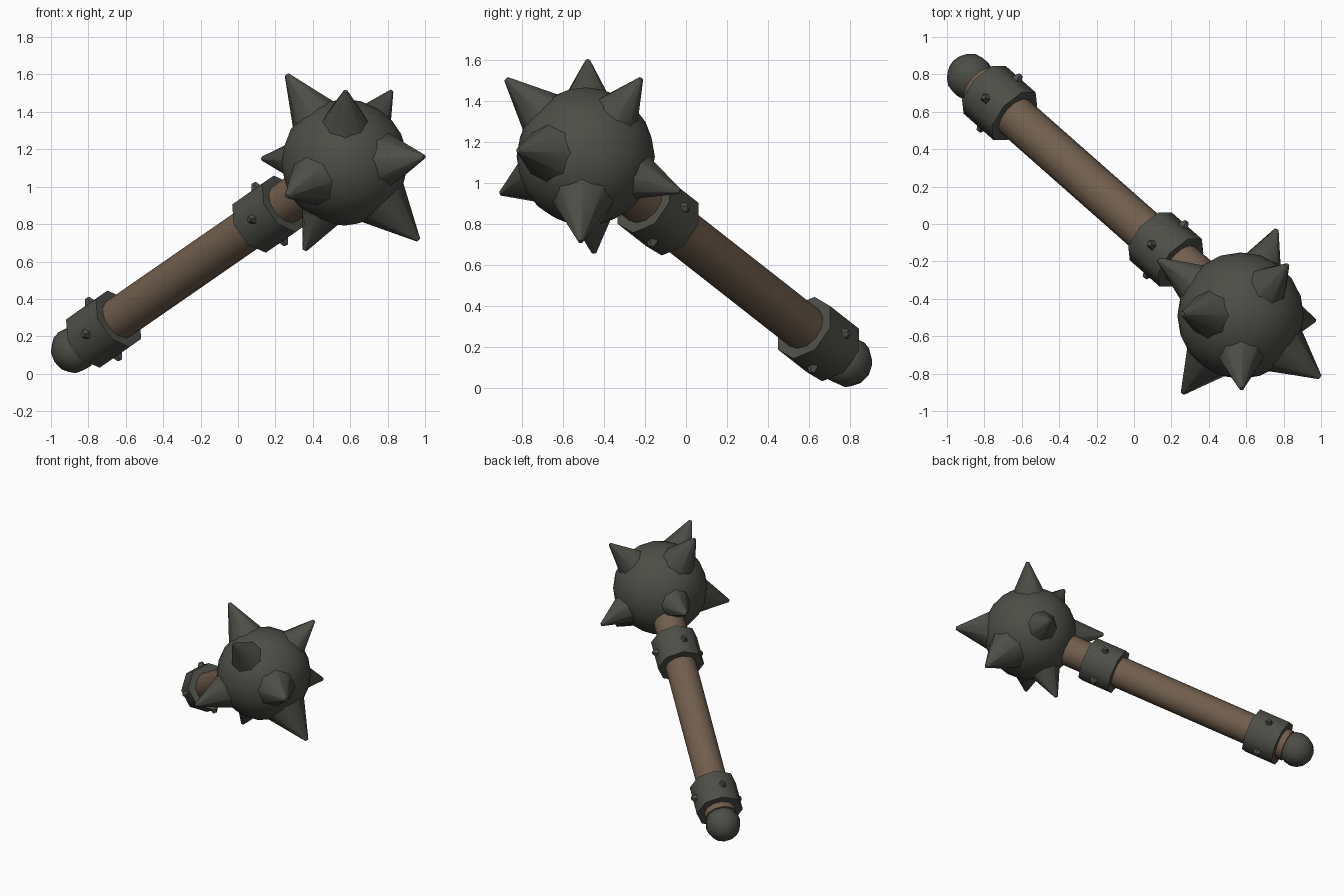
import bpy, math
from mathutils import Vector, Matrix

if "Cube" in bpy.data.objects:
    bpy.data.objects.remove(bpy.data.objects["Cube"], do_unlink=True)


def material(name, color):
    m = bpy.data.materials.new(name)
    m.use_nodes = True
    m.diffuse_color = color
    m.node_tree.nodes["Principled BSDF"].inputs["Base Color"].default_value = color
    return m


iron = material("dark iron", (0.075, 0.076, 0.064, 1))
wood = material("brown wood", (0.165, 0.112, 0.075, 1))

# Main axis from pommel centre to head centre
POMMEL = Vector((-0.875, 0.785, 0.13))
HEAD = Vector((0.57, -0.49, 1.13))
AXIS = (HEAD - POMMEL).normalized()
UP = Vector((-AXIS.z, 0, AXIS.x)).normalized()
SIDE = UP.cross(AXIS).normalized()
if SIDE.y > 0:
    SIDE = -SIDE


def finish(name, mat, angle=60):
    ob = bpy.context.object
    ob.name = name
    ob.data.materials.append(mat)
    bpy.ops.object.shade_smooth_by_angle(angle=math.radians(angle))
    return ob


def cone(name, mat, start, end, r1, r2, sides, angle=60):
    d = end - start
    bpy.ops.mesh.primitive_cone_add(
        vertices=sides, radius1=r1, radius2=r2, depth=d.length,
        location=(start + end) / 2, rotation=d.to_track_quat("Z", "Y").to_euler())
    return finish(name, mat, angle)


def along(t):
    return POMMEL + AXIS * t


# Handle and pommel
cone("handle", wood, along(0.07), along(1.95), 0.115, 0.115, 12)
bpy.ops.mesh.primitive_uv_sphere_add(
    segments=10, ring_count=8, radius=0.127, location=POMMEL,
    rotation=AXIS.to_track_quat("Z", "Y").to_euler())
finish("pommel", iron)

# Collars, hollow rings with four studs each
for label, t in (("lower", 0.235), ("upper", 1.57)):
    ring = cone(label + "_collar", iron, along(t - 0.12), along(t + 0.12), 0.17, 0.17, 8)
    for k in range(4):
        a = math.radians(12 + 90 * k)
        out = SIDE * math.cos(a) + UP * math.sin(a)
        cone(f"{label}_stud_{k + 1}", iron, along(t) + out * 0.145,
             along(t) + out * 0.19, 0.037, 0.014, 5, 30)

# Spiked head
bpy.ops.mesh.primitive_ico_sphere_add(subdivisions=3, radius=0.338, location=HEAD)
finish("head_ball", iron)

# Spike tip and base radius
spikes = [
    ((0.26, -0.48, 1.60), 0.15),
    ((0.82, -0.22, 1.51), 0.135),
    ((0.575, -0.88, 1.51), 0.145),
    ((0.995, -0.82, 1.16), 0.165),
    ((0.965, -0.515, 0.715), 0.17),
    ((0.356, -0.45, 0.66), 0.135),
    ((0.13, -0.19, 1.15), 0.135),
    ((0.26, -0.905, 0.95), 0.16),
    ((0.762, -0.03, 0.96), 0.135),
]
for i, (tip, r) in enumerate(spikes):
    tip = Vector(tip)
    base = HEAD + (tip - HEAD).normalized() * 0.26
    cone(f"spike_{i + 1}", iron, base, tip, r, 0.012, 8)
